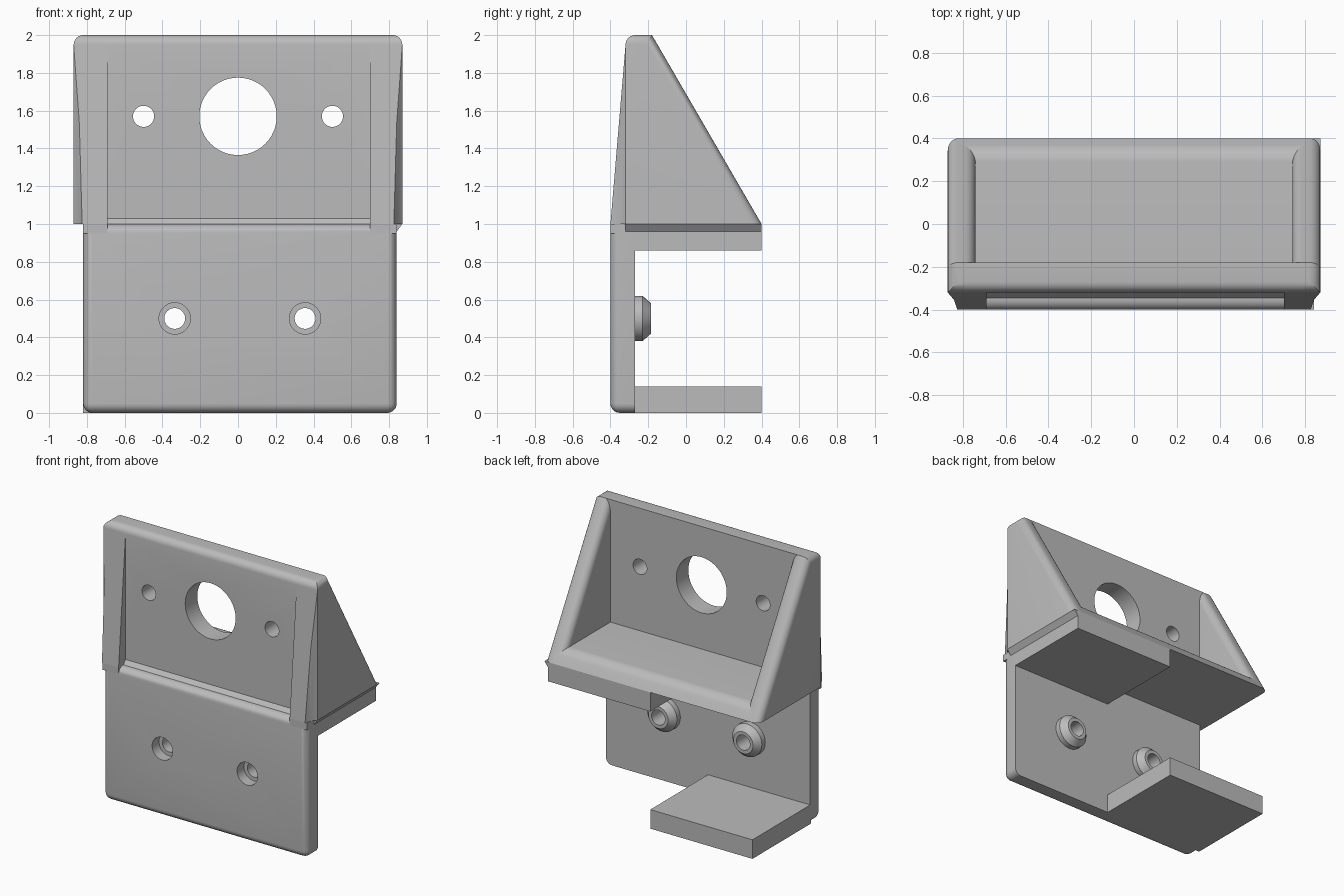
import bpy, bmesh
from mathutils import Vector

cube = bpy.data.objects.get("Cube")
if cube:
    bpy.data.objects.remove(cube, do_unlink=True)

GREY = (0.5, 0.5, 0.5, 1.0)
mat = bpy.data.materials.new("plain grey")
mat.use_nodes = True
mat.diffuse_color = GREY
mat.node_tree.nodes["Principled BSDF"].inputs["Base Color"].default_value = GREY


def finish(name, bm):
    bmesh.ops.recalc_face_normals(bm, faces=bm.faces)
    mesh = bpy.data.meshes.new(name)
    bm.to_mesh(mesh)
    bm.free()
    mesh.materials.append(mat)
    obj = bpy.data.objects.new(name, mesh)
    bpy.context.collection.objects.link(obj)
    return obj


def prism(name, axis, pts, lo, hi, rounded=None, radius=0.05, cut=None):
    """Extrude a profile along x (points are y, z) or z (points are x, y)."""
    bm = bmesh.new()
    place = (lambda p: (lo, *p)) if axis == "x" else (lambda p: (*p, lo))
    face = bm.faces.new([bm.verts.new(place(p)) for p in pts])
    ext = bmesh.ops.extrude_face_region(bm, geom=[face])
    step = Vector((hi - lo, 0, 0)) if axis == "x" else Vector((0, 0, hi - lo))
    bmesh.ops.translate(bm, vec=step, verts=[g for g in ext["geom"] if isinstance(g, bmesh.types.BMVert)])
    bmesh.ops.recalc_face_normals(bm, faces=bm.faces)
    if rounded:
        edges = [e for e in bm.edges if rounded(e.verts[0].co, e.verts[1].co)]
        bmesh.ops.bevel(bm, geom=edges, offset=radius, segments=6, profile=0.5, affect="EDGES")
    if cut:
        geom = bm.verts[:] + bm.edges[:] + bm.faces[:]
        bmesh.ops.bisect_plane(bm, geom=geom, plane_co=cut[0], plane_no=cut[1], clear_outer=True)
        bmesh.ops.holes_fill(bm, edges=[e for e in bm.edges if e.is_boundary])
    return finish(name, bm)


def box(name, x, y, z, **kw):
    return prism(name, "x", [(y[0], z[0]), (y[1], z[0]), (y[1], z[1]), (y[0], z[1])], *x, **kw)


def lathe(name, x, z, rings):
    """Solid turned around the y direction; rings are (y, radius)."""
    bm = bmesh.new()
    for (y0, r0), (y1, r1) in zip(rings, rings[1:]):
        part = bmesh.ops.create_cone(bm, cap_ends=True, segments=48, radius1=r0, radius2=r1, depth=y1 - y0)
        for v in part["verts"]:
            v.co = Vector((x + v.co.x, (y0 + y1) / 2 + v.co.z, z + v.co.y))
    # Drop the caps between joined sections
    bmesh.ops.remove_doubles(bm, verts=bm.verts, dist=0.0001)
    ys = [r[0] for r in rings[1:-1]]
    inner = [f for f in bm.faces if len(f.verts) > 4
             and any(abs(f.calc_center_median().y - y) < 0.001 for y in ys)]
    bmesh.ops.delete(bm, geom=inner, context="FACES_ONLY")
    return finish(name, bm)


def drill(obj, x, z, radius, y0, y1):
    cutter = lathe("drill_helper", x, z, [(y0, radius), (y1, radius)])
    mod = obj.modifiers.new("hole", "BOOLEAN")
    mod.operation, mod.solver, mod.object = "DIFFERENCE", "EXACT", cutter
    bpy.ops.object.select_all(action="DESELECT")
    bpy.context.view_layer.objects.active = obj
    obj.select_set(True)
    bpy.ops.object.modifier_apply(modifier=mod.name)
    bpy.data.objects.remove(cutter, do_unlink=True)


def same(a, b, i, value=None):
    return abs(a[i] - b[i]) < 1e-4 and (value is None or abs(a[i] - value) < 1e-4)


FRONT, BACK, PANEL = -0.40, 0.40, -0.32
LEFT, RIGHT, MID = 0.84, -0.82, 0.01
parts = []

# Mounting plate with rounded front and bottom corners
plate = box("mounting_plate", (RIGHT, LEFT), (FRONT, -0.27), (0, 1),
            rounded=lambda a, b: same(a, b, 1, FRONT) or (same(a, b, 2, 0) and same(a, b, 0)))
parts.append(plate)

# Bosses with counterbored screw holes
for side, x in (("right", -0.335), ("left", 0.355)):
    boss = lathe(side + "_boss", x, 0.5, [(-0.30, 0.12), (-0.23, 0.12), (-0.185, 0.08)])
    drill(boss, x, 0.5, 0.055, -0.5, 0)
    drill(plate, x, 0.5, 0.055, -0.5, 0)
    drill(plate, x, 0.5, 0.083, -0.5, -0.32)
    parts.append(boss)

# Offset clamp tongues
parts.append(box("lower_tongue", (RIGHT, MID), (-0.28, BACK), (0, 0.14)))
parts.append(box("upper_tongue", (MID, LEFT), (-0.28, BACK), (0.86, 1)))

# Upright panel with one large and two small holes
panel = box("upright_panel", (-0.80, 0.80), (PANEL, -0.18), (1, 2),
            rounded=lambda a, b: same(a, b, 1, PANEL) and same(a, b, 2, 2))
for x, r in ((0, 0.205), (-0.5, 0.056), (0.5, 0.056)):
    drill(panel, x, 1.57, r, -0.5, 0)
parts.append(panel)

# Floor of the hood, rounded along its back lip
parts.append(prism("hood_floor", "x", [(PANEL, 1), (BACK, 1), (0.342, 1.1), (PANEL, 1.1)], -0.80, 0.80,
                   rounded=lambda a, b: same(a, b, 1, 0.342) and same(a, b, 2, 1.1)))

# Sloped side walls and tapered front ribs
for side, s, edge, inner in (("left", 1, LEFT, 0.70), ("right", -1, RIGHT, -0.69)):
    lo, hi = sorted((s * 0.74, s * 0.87))
    parts.append(prism(side + "_wall", "x", [(PANEL, 1), (BACK, 1), (-0.18, 2), (PANEL, 2)], lo, hi,
                       rounded=lambda a, b: (same(a, b, 0) and max(a.y, b.y) > 0.3 and not same(a, b, 2))
                       or (same(a, b, 0, s * 0.87) and same(a, b, 2, 2))
                       or (same(a, b, 2, 2) and same(a, b, 1, PANEL))))
    parts.append(prism(side + "_rib", "z", [(inner, PANEL), (inner, FRONT), (s * 0.825, FRONT),
                                            (s * 0.84, -0.355), (s * 0.87, PANEL)], 1, 2.2,
                       cut=((0, FRONT, 1), (0, -0.95, 0.08))))
    lo, hi = sorted((inner, edge))
    parts.append(box(side + "_rib_foot", (lo, hi), (FRONT, PANEL), (0.95, 1)))

# Chamfered strip under the left wall
strip = box("left_wall_chamfer", (0.80, 0.87), (PANEL, BACK), (0.96, 1))
for v in strip.data.vertices:
    if v.co.z < 0.97 and v.co.x > 0.85:
        v.co.x = LEFT
parts.append(strip)

# Small fillet where the panel meets the plate
parts.append(prism("panel_foot_fillet", "x", [(-0.345, 1), (PANEL, 1), (PANEL, 1.03)], -0.69, 0.70))

bpy.ops.object.select_all(action="DESELECT")
for obj in parts:
    obj.select_set(True)
bpy.context.view_layer.objects.active = plate
bpy.ops.object.shade_smooth_by_angle(angle=0.5)
